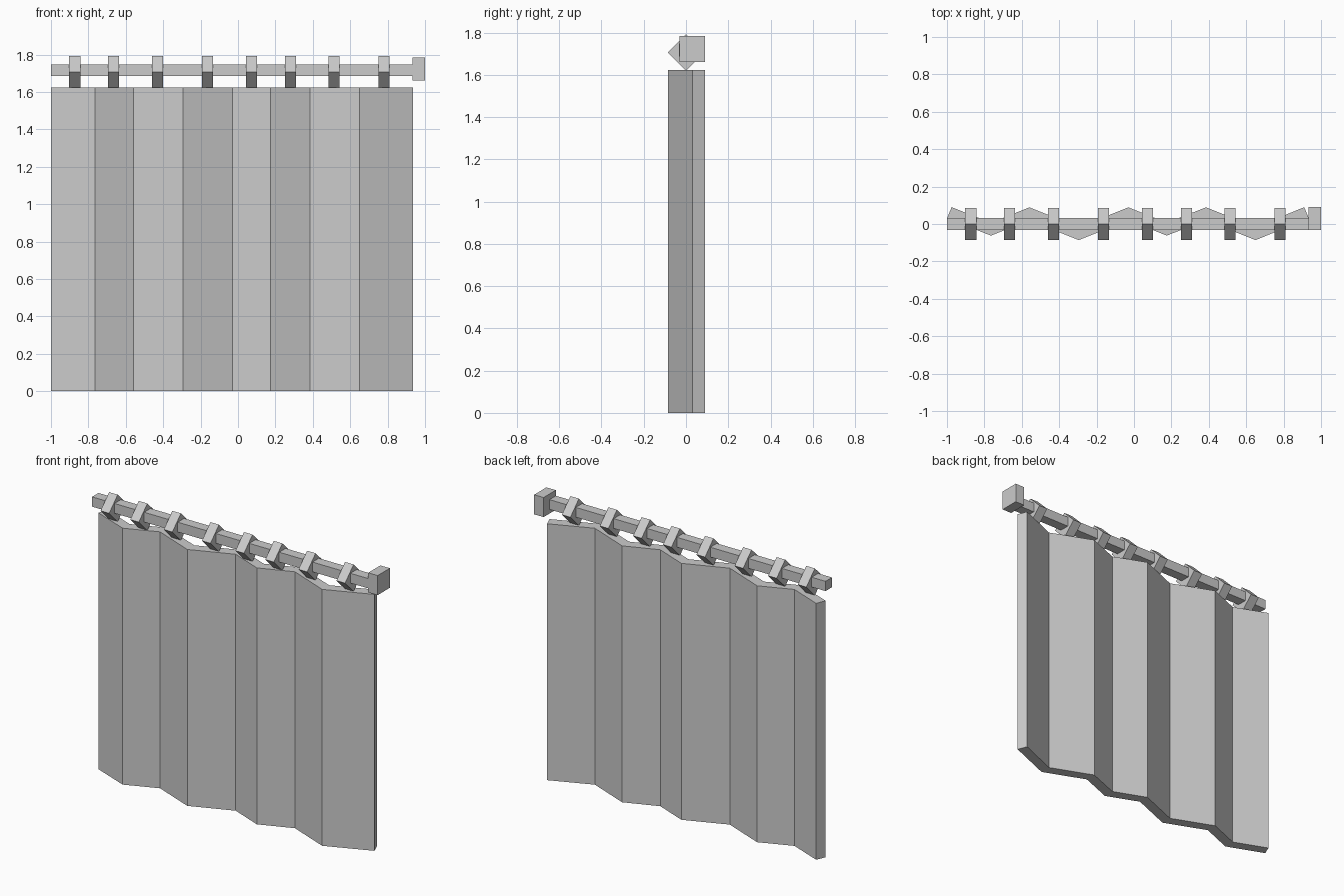
import bpy, bmesh, math
from mathutils import Matrix

cube = bpy.data.objects.get("Cube")
if cube:
    bpy.data.objects.remove(cube, do_unlink=True)

GREY = (0.6, 0.6, 0.6, 1)
grey = bpy.data.materials.new("plain_grey")
grey.use_nodes = True
grey.diffuse_color = GREY
grey.node_tree.nodes["Principled BSDF"].inputs["Base Color"].default_value = GREY


def finish(name, bm):
    bmesh.ops.recalc_face_normals(bm, faces=bm.faces)
    mesh = bpy.data.meshes.new(name)
    bm.to_mesh(mesh)
    bm.free()
    mesh.materials.append(grey)
    obj = bpy.data.objects.new(name, mesh)
    bpy.context.scene.collection.objects.link(obj)
    return obj


def box(name, center, size, tilt=0):
    bm = bmesh.new()
    bmesh.ops.create_cube(bm, size=1)
    bm.transform(Matrix.Translation(center) @ Matrix.Rotation(tilt, 4, 'X')
                 @ Matrix.Diagonal((*size, 1)))
    return finish(name, bm)


# Pleated curtain: front and back zigzag outlines (x, y), extruded upwards
FRONT = [(-1, 0.03), (-0.765, -0.062), (-0.56, 0.02), (-0.295, -0.086), (-0.03, 0.02),
         (0.175, -0.062), (0.385, 0.02), (0.65, -0.086), (0.935, 0.03)]
THICK = 0.069
back = [(x, y + THICK) for x, y in FRONT]
back[0], back[-1] = (-0.975, 0.09), (0.91, 0.09)   # square-cut hems
CURTAIN_TOP = 1.624

bm = bmesh.new()
rows = [[[bm.verts.new((x, y, z)) for x, y in line] for line in (FRONT, back)]
        for z in (0, CURTAIN_TOP)]
(fb, bb), (ft, bt) = rows
for i in range(len(FRONT) - 1):
    j = i + 1
    for a, b in ((fb, ft), (bb, bt), (fb, bb), (ft, bt)):
        bm.faces.new((a[i], a[j], b[j], b[i]))
for i in (0, -1):
    bm.faces.new((fb[i], bb[i], bt[i], ft[i]))
finish("curtain", bm)

# Square rail with a block at its left end
box("rail", (-0.03, 0, 1.717), (1.94, 0.064, 0.062))
box("rail_end_block", (0.967, 0.03, 1.722), (0.066, 0.122, 0.124))

# Diamond-shaped hanging rings
RING_X = (-0.873, -0.665, -0.43, -0.163, 0.072, 0.281, 0.514, 0.78)
for n, x in enumerate(RING_X, 1):
    box(f"ring_{n}", (x, 0, 1.706), (0.06, 0.121, 0.121), math.radians(45))
